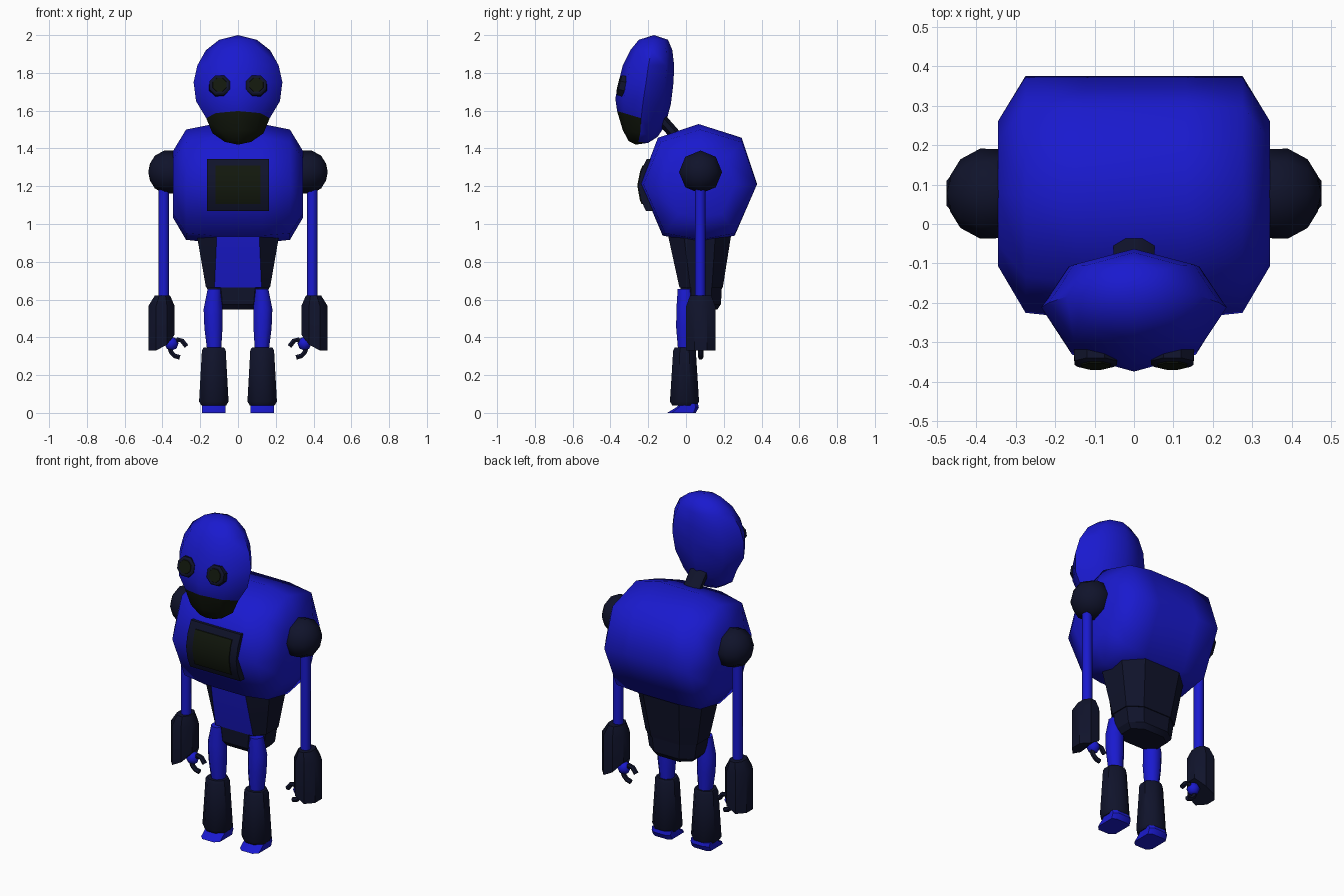
import bpy, bmesh, math
from mathutils import Vector as V

if "Cube" in bpy.data.objects:
    bpy.data.objects.remove(bpy.data.objects["Cube"])

X, Y, Z = V((1, 0, 0)), V((0, 1, 0)), V((0, 0, 1))


def material(name, rgb):
    m = bpy.data.materials.new(name)
    m.diffuse_color = (*rgb, 1)
    m.use_nodes = True
    m.node_tree.nodes["Principled BSDF"].inputs["Base Color"].default_value = m.diffuse_color
    return m


BLUE = material("blue_paint", (0.01, 0.01, 0.62))
DARK = material("dark_metal", (0.005, 0.0065, 0.024))
OLIVE = material("dark_glass", (0.006, 0.009, 0.004))


def ring(c, ra, rb, u=X, v=Y, n=8, flat=False):
    """Polygon ring; flat=True puts flats on the axes with extents ra, rb."""
    ph, k = (math.pi / n, 1 / math.cos(math.pi / n)) if flat else (0, 1)
    return [V(c) + u * (ra * k * math.cos(ph + i * math.tau / n))
            + v * (rb * k * math.sin(ph + i * math.tau / n)) for i in range(n)]


def loft(name, rings, mat, mirror=False, accent=None, pick=None, angle=50):
    """Skin a stack of rings, cap the ends; pick(face centre, normal) gets the accent material."""
    bm = bmesh.new()
    rows = [[bm.verts.new(p) for p in r] for r in rings]
    n = len(rows[0])
    for a, b in zip(rows, rows[1:]):
        for i in range(n):
            j = (i + 1) % n
            bm.faces.new((a[i], a[j], b[j], b[i]))
    bm.faces.new(rows[0])
    bm.faces.new(rows[-1])
    bmesh.ops.remove_doubles(bm, verts=bm.verts, dist=0.0005)
    bmesh.ops.recalc_face_normals(bm, faces=bm.faces)
    if pick:
        for f in bm.faces:
            f.normal_update()
            f.material_index = int(pick(f.calc_center_median(), f.normal))
    me = bpy.data.meshes.new(name)
    bm.to_mesh(me)
    bm.free()
    me.materials.append(mat)
    if accent:
        me.materials.append(accent)
    ob = bpy.data.objects.new(name, me)
    bpy.context.collection.objects.link(ob)
    bpy.ops.object.select_all(action='DESELECT')
    ob.select_set(True)
    bpy.context.view_layer.objects.active = ob
    bpy.ops.object.shade_smooth_by_angle(angle=math.radians(angle))
    if mirror:
        ob.modifiers.new("mirror", 'MIRROR')
    return ob


# head: horizontal octagon rings (z, front y, back y, half width, tilt); front of the jaw is the mouth
head = []
for z, yf, yb, rx, tilt in [(2.0, -.17, -.17, 0, 0), (1.975, -.25, -.095, .10, 0),
                            (1.92, -.295, -.072, .17, 0), (1.84, -.335, -.063, .215, 0),
                            (1.75, -.357, -.066, .235, 0), (1.65, -.374, -.08, .222, .1),
                            (1.56, -.365, -.11, .168, .3), (1.48, -.335, -.15, .135, .2),
                            (1.435, -.305, -.20, .07, .1), (1.42, -.265, -.265, 0, 0)]:
    head.append(ring((0, (yf + yb) / 2, z), rx, (yb - yf) / 2, X, Y - Z * tilt))
loft("head", head, BLUE, accent=OLIVE, pick=lambda c, n: c.z < 1.565 and c.y < -.235)

# eyes: tilted octagonal discs with glass lenses
axis = V((0, -.97, .24))
up = V((0, .24, .97))
eye = V((.097, -.352, 1.735))
loft("eye_rim", [ring(eye - axis * .05, .056, .056, X, up, flat=True),
                 ring(eye, .054, .054, X, up, flat=True),
                 ring(eye + axis * .006, .045, .045, X, up, flat=True)], DARK, True, angle=30)
loft("eye_lens", [ring(eye, .04, .04, X, up, flat=True),
                  ring(eye + axis * .009, .036, .036, X, up, flat=True)], OLIVE, True, angle=30)

# neck
nd = V((0, .66, -.75))
nv = V((0, .75, .66))
loft("neck", [ring(V((0, -.17, 1.6)) + nd * t, .052, .03, X, nv, flat=True) for t in (0, .26)], DARK)

# torso: egg-shaped octagon swept across x
OUT = [(1, 0), (.74, .77), (0, 1), (-.70, .77), (-1, 0), (-.62, -.88), (0, -1), (.62, -.88)]
torso = []
for x, ry, rz, cy, cz in [(-.345, .183, .175, .077, 1.21), (-.275, .30, .292, .075, 1.208),
                          (-.13, .308, .314, .067, 1.215), (.13, .308, .314, .067, 1.215),
                          (.275, .30, .292, .075, 1.208), (.345, .183, .175, .077, 1.21)]:
    torso.append([V((x, cy + a * ry, cz + b * rz)) for a, b in OUT])
loft("torso", torso, BLUE, angle=60)


# chest screen: bent slab following the chest, with a glass panel on it
def bent_slab(name, prof, hw, mat):
    pts = prof + [(-.15, prof[-1][1]), (-.15, prof[0][1])]
    loft(name, [[V((x, y, z)) for y, z in pts] for x in (-hw, hw)], mat, angle=30)


bent_slab("screen_frame", [(-.208, 1.345), (-.238, 1.28), (-.253, 1.205), (-.24, 1.13), (-.213, 1.07)], .165, DARK)
bent_slab("screen_glass", [(-.23, 1.31), (-.243, 1.28), (-.258, 1.205), (-.245, 1.13), (-.235, 1.105)], .12, OLIVE)

# waist: tapered block with a blue front panel
WAIST = [(-.55, -1), (.55, -1), (1, -.5), (1, .5), (.55, 1), (-.55, 1), (-1, .5), (-1, -.5)]
waist = []
for z, rx, ry, cy, k in [(.98, .22, .17, .072, .93), (.93, .216, .165, .072, .95), (.665, .17, .115, .08, 1.33)]:
    waist.append([V((a * rx * (k if abs(a) < 1 and b < 0 else 1), cy + b * ry, z)) for a, b in WAIST])
loft("waist", waist, DARK, accent=BLUE, pick=lambda c, n: n.y < -.9, angle=30)
loft("pelvis", [[V((a * rx, .08 + b * ry, z)) for a, b in WAIST]
                for z, rx, ry in [(.67, .165, .11), (.575, .15, .105), (.547, .125, .085)]], DARK, angle=30)

# shoulders and arms
loft("shoulder", [ring((x, .077, 1.275), r, r, Y, Z) for x, r in
                  [(.30, .10), (.345, .113), (.39, .114), (.44, .087), (.466, .045), (.475, .0)]], DARK, True)
loft("upper_arm", [ring((.393, .075, z), .028, .028) for z in (1.22, .6)], BLUE, True)

# forearm: octagonal cuff whose lower inner corner is cut away
cuff = [ring((x, .078, z), rx, ry, flat=True) for x, z, rx, ry in
        [(.40, .622, .04, .056), (.405, .565, .07, .077), (.405, .33, .07, .077)]]
for p in cuff[-1]:
    p.z += max(0, .4 - p.x) * 1.3
loft("forearm", cuff, DARK, True, angle=40)

# hand: ball joint with two curled claws
loft("hand_ball", [ring((.352, .078, .367 - .037 * math.cos(t * math.pi / 4)),
                        .037 * math.sin(t * math.pi / 4), .037 * math.sin(t * math.pi / 4))
                   for t in range(5)], BLUE, True)


def claw(name, pts, r):
    rings = []
    for i, (x, z) in enumerate(pts):
        a, b = pts[max(i - 1, 0)], pts[min(i + 1, len(pts) - 1)]
        d = V((b[0] - a[0], 0, b[1] - a[1])).normalized()
        rings.append(ring((x, .078, z), r, r, Y, d.cross(Y), 6))
    loft(name, rings, DARK, True)


claw("upper_claw", [(.335, .368), (.318, .388), (.296, .382), (.273, .352)], .014)
claw("lower_claw", [(.362, .345), (.352, .318), (.334, .301), (.308, .294)], .014)

# legs
loft("thigh", [ring((x, y, z), rx, ry, flat=True) for x, y, z, rx, ry in
               [(.125, -.004, .655, .036, .040), (.132, -.004, .55, .05, .047),
                (.130, -.005, .45, .048, .047), (.126, -.003, .32, .036, .038)]], BLUE, True)
loft("shin", [ring((.128, y, z), rx, ry, flat=True) for y, z, rx, ry in
              [(-.008, .345, .055, .052), (-.008, .33, .063, .060),
               (-.008, .06, .078, .077), (-.008, .04, .066, .065)]], DARK, True, angle=40)
foot = [(-.1, 0), (-.05, .03), (-.03, .05), (.062, .05), (.068, .03), (.052, 0)]
loft("foot", [[V((x, .0 + y * s, z)) for y, z in foot] for x, s in
              [(.066, .75), (.09, 1), (.165, 1), (.19, .75)]], BLUE, True, angle=30)
